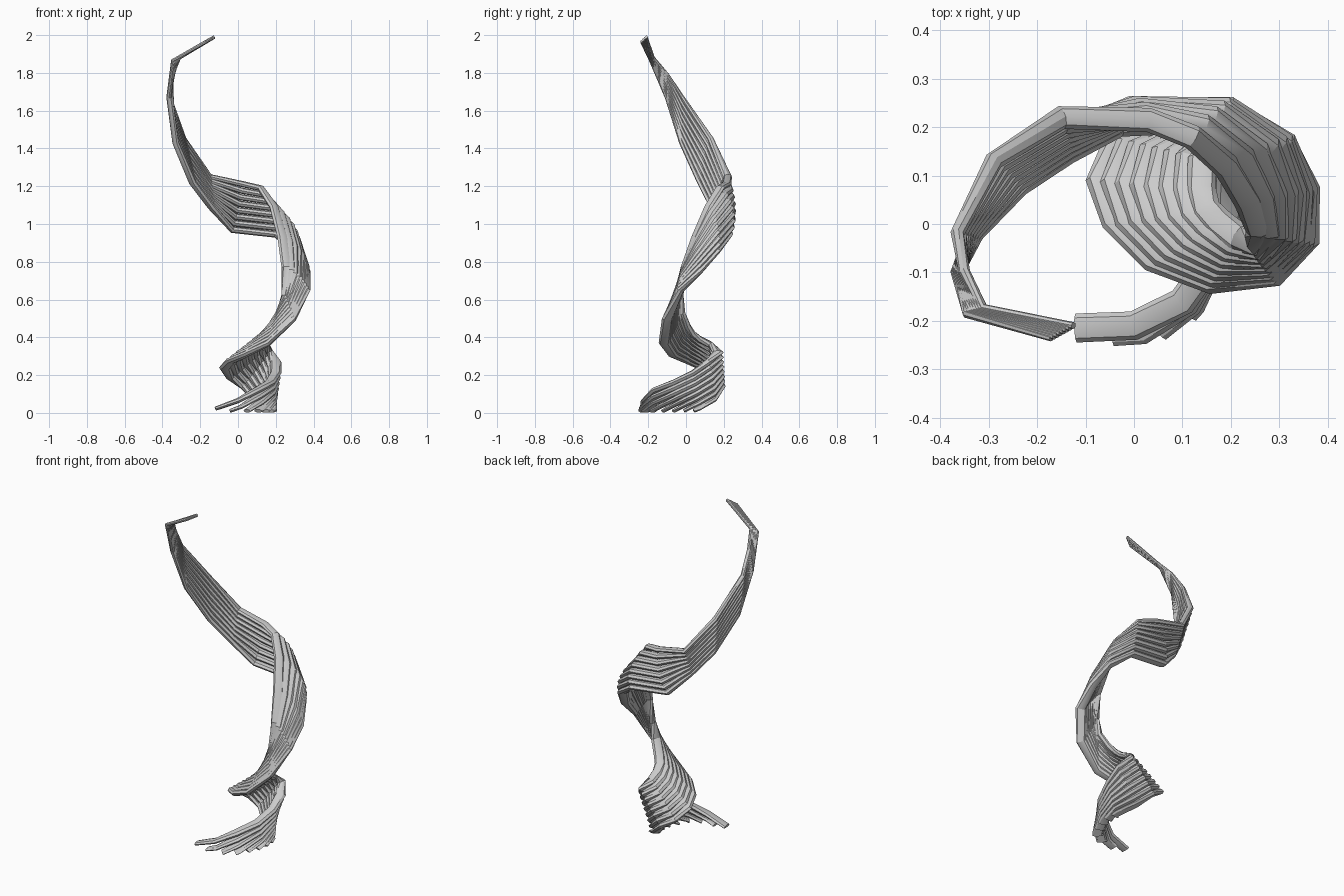
import bpy, bmesh, math
from mathutils import Vector

if "Cube" in bpy.data.objects:
    bpy.data.objects.remove(bpy.data.objects["Cube"])

STRANDS, SIDES = 8, 8

# Edge strand that winds tightest low down and ends on top of the upper turn
inner = [(-.12, -.215, .022), (0, -.21, .065), (.1, -.16, .12), (.17, -.06, .16),
         (.2, .04, .21), (.2, .12, .27), (.17, .17, .32), (.14, .13, .36),
         (.14, .07, .39), (.15, .03, .42), (.18, 0, .46), (.22, -.03, .53),
         (.25, -.04, .62), (.26, -.01, .77), (.235, .05, .93), (.19, .12, 1.09),
         (.12, .18, 1.19), (.03, .215, 1.21), (-.15, .22, 1.25), (-.29, .13, 1.45),
         (-.365, -.02, 1.67), (-.35, -.1, 1.79), (-.31, -.175, 1.88), (-.125, -.21, 1.99)]

# Opposite edge strand; its part below the ground is clipped away
outer = [(.05, -.28, -.2), (.1, -.28, -.17), (.14, -.18, -.12), (.18, -.03, -.03),
         (.17, .06, .02), (.1, .14, .07), (.03, .18, .14), (-.04, .16, .19),
         (-.07, .09, .24), (-.04, .01, .275), (.04, -.07, .31), (.16, -.115, .37),
         (.29, -.1, .5), (.355, -.03, .65), (.355, .07, .75), (.31, .16, .86),
         (.2, .22, .945), (.08, .225, .95), (-.03, .21, .97), (-.14, .15, 1.09),
         (-.24, .08, 1.22), (-.33, -.02, 1.43), (-.365, -.1, 1.67), (-.345, -.185, 1.865),
         (-.17, -.235, 1.965)]
# Let the outer edge drop one upper node so both edges pair up
outer.pop(17)

# Outward bow of the middle strands around the upper turn, per node
bow = {13: .01, 14: .025, 15: .04, 16: .04, 17: .025}


def clip_to_ground(pts, floor=.010):
    k = next(i for i, p in enumerate(pts) if p.z >= floor)
    if k == 0:
        return pts
    a, b = pts[k - 1], pts[k]
    return [a.lerp(b, (floor - a.z) / (b.z - a.z))] + pts[k:]


def flat_tube(name, pts):
    bm = bmesh.new()
    rings = []
    for i, p in enumerate(pts):
        tangent = (pts[min(i + 1, len(pts) - 1)] - pts[max(i - 1, 0)]).normalized()
        side = tangent.cross(Vector((0, 0, 1))).normalized()
        up = side.cross(tangent)
        # Flattened section, thin at the ground and tapering towards the top
        taper = max(0, p.z - 1)
        w = .030 - .023 * taper
        h = min(.009 + .08 * p.z, .018 - .009 * taper)
        ring = []
        for s in range(SIDES):
            a = 2 * math.pi * s / SIDES
            v = p + side * w * math.cos(a) + up * h * math.sin(a)
            v.z = max(v.z, 0)
            ring.append(bm.verts.new(v))
        rings.append(ring)
    for r0, r1 in zip(rings, rings[1:]):
        for s in range(SIDES):
            t = (s + 1) % SIDES
            bm.faces.new((r0[s], r0[t], r1[t], r1[s]))
    bm.faces.new(rings[0])
    bm.faces.new(rings[-1])
    bmesh.ops.recalc_face_normals(bm, faces=bm.faces)
    mesh = bpy.data.meshes.new(name)
    bm.to_mesh(mesh)
    bm.free()
    ob = bpy.data.objects.new(name, mesh)
    bpy.context.collection.objects.link(ob)
    bpy.context.view_layer.objects.active = ob
    ob.select_set(True)


# Fan of strands blended between the two edges
for n in range(STRANDS):
    f = n / (STRANDS - 1)
    path = []
    for i, (a, b) in enumerate(zip(inner, outer)):
        p = Vector(a).lerp(Vector(b), f)
        out = Vector((p.x, p.y, 0)).normalized()
        path.append(p + out * bow.get(i, 0) * 4 * f * (1 - f))
    flat_tube(f"strand_{n + 1}", clip_to_ground(path))
bpy.ops.object.shade_smooth_by_angle()
